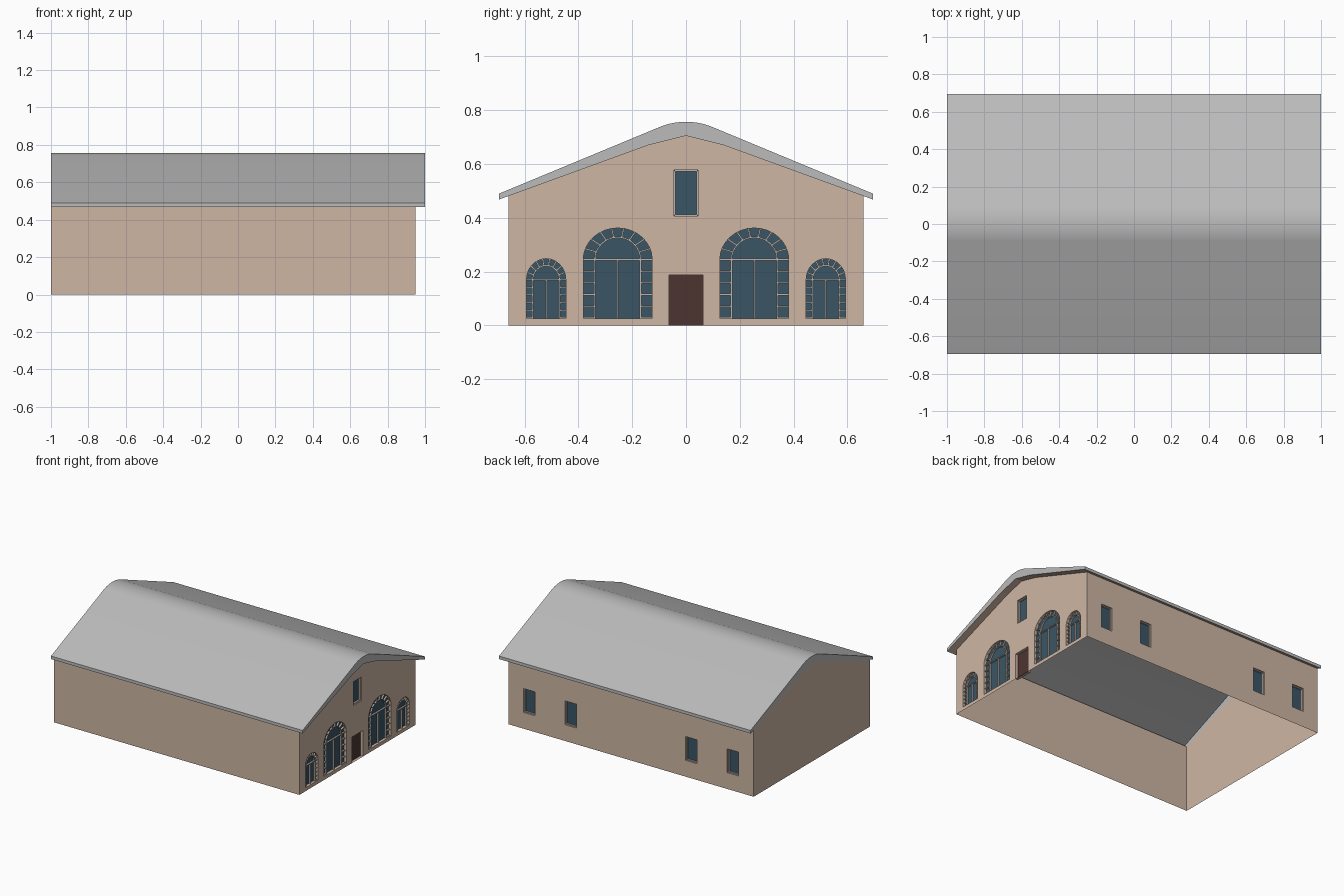
import bpy, bmesh, math
from mathutils import Vector

if "Cube" in bpy.data.objects:
    bpy.data.objects.remove(bpy.data.objects["Cube"])

XL, XR, XO, YW, YE, D = -1.0, 0.95, 1.0, 0.66, 0.695, 0.02


def material(name, rgb):
    m = bpy.data.materials.new(name)
    m.diffuse_color = (*rgb, 1)
    m.use_nodes = True
    m.node_tree.nodes["Principled BSDF"].inputs["Base Color"].default_value = m.diffuse_color
    return m


WALL = material("plaster", (0.62, 0.47, 0.37))
GLASS = material("glass", (0.042, 0.091, 0.13))
DOOR = material("door_wood", (0.073, 0.036, 0.03))
BAR = material("window_bar", (0.50, 0.46, 0.42))


def finish(bm, name, mat=None):
    me = bpy.data.meshes.new(name)
    bm.to_mesh(me)
    bm.free()
    ob = bpy.data.objects.new(name, me)
    bpy.context.collection.objects.link(ob)
    if mat:
        me.materials.append(mat)
    return ob


def face(bm, pts):
    return bm.faces.new([bm.verts.new(p) for p in pts])


# Wall planes: (u, v, depth) -> 3D, u to the right seen from outside
def front(u, v, d=0.0):
    return Vector((XR - d, u, v))


def back(u, v, d=0.0):
    return Vector((-u, YW - d, v))


def rect(u, v0, hw, v1):
    return [(u - hw, v0), (u + hw, v0), (u + hw, v1), (u - hw, v1)]


def arch(u, v0, spring, hw, rise, n=16):
    return [(u - hw, v0), (u + hw, v0)] + [
        (u + hw * math.cos(math.pi * i / n), spring + rise * math.sin(math.pi * i / n))
        for i in range(n + 1)]


# Flat wall with openings and recessed reveals
def pierced_wall(name, plane, normal, outline, holes, extra_reveal=()):
    bm = bmesh.new()
    for loop in [outline] + holes:
        vs = [bm.verts.new(plane(*p)) for p in loop]
        for a, b in zip(vs, vs[1:] + vs[:1]):
            bm.edges.new((a, b))
    bmesh.ops.triangle_fill(bm, use_beauty=True, edges=bm.edges[:], normal=normal)
    bm.normal_update()
    flip = [f for f in bm.faces if f.normal.dot(normal) < 0]
    bmesh.ops.reverse_faces(bm, faces=flip)
    for loop in holes + list(extra_reveal):
        for a, b in zip(loop, loop[1:] + loop[:1]):
            face(bm, [plane(*a), plane(*b), plane(*b, D), plane(*a, D)])
    return finish(bm, name, WALL)


def pane(name, plane, loop, mat):
    bm = bmesh.new()
    face(bm, [plane(*p, D) for p in loop])
    return finish(bm, name, mat)


def bars(name, plane, segs, w):
    bm = bmesh.new()
    for p, q in segs:
        p, q = Vector(p), Vector(q)
        t = (q - p).normalized() * w / 2
        n = Vector((-t.y, t.x))
        ring = [p - n, q - n, q + n, p + n]
        face(bm, [plane(*c, D - 0.012) for c in ring])
        for a, b in zip(ring, ring[1:] + ring[:1]):
            face(bm, [plane(*a, D), plane(*b, D), plane(*b, D - 0.012), plane(*a, D - 0.012)])
    return finish(bm, name, BAR)


# Arched window bars: inner frame, mullion, transom and block joints
def arch_bars(name, u, v0, spring, hw, rise, ihw, irise, rows, blocks):
    def on(a, r, h):
        return (u + r * math.cos(a), spring + h * math.sin(a))
    segs = [((u, v0), (u, spring)), ((u - ihw, spring), (u + ihw, spring))]
    for s in (-1, 1):
        segs.append(((u + s * ihw, v0), (u + s * ihw, spring)))
        for i in range(rows + 1):
            v = v0 + 0.003 + (spring - v0 - 0.003) * i / rows
            segs.append(((u + s * ihw, v), (u + s * hw, v)))
    for i in range(16):
        segs.append((on(math.pi * i / 16, ihw, irise), on(math.pi * (i + 1) / 16, ihw, irise)))
    for i in range(1, blocks):
        a = math.pi * i / blocks
        segs.append((on(a, ihw, irise), on(a, hw, rise)))
    bars(name, front, segs, 0.006)


def rect_frame(name, plane, loop):
    c = Vector((sum(p[0] for p in loop) / 4, sum(p[1] for p in loop) / 4))
    ins = [(p[0] - math.copysign(0.003, p[0] - c.x), p[1] - math.copysign(0.003, p[1] - c.y)) for p in loop]
    bars(name, plane, list(zip(ins, ins[1:] + ins[:1])), 0.006)


# Roof profiles, half then mirrored
top = [(YE, 0.49), (0.09, 0.741), (0.065, 0.749), (0.035, 0.755), (0, 0.757)]
low = [(YE, 0.468), (YW, 0.481), (0.14, 0.67), (0, 0.705)]


def mirrored(half):
    return half + [(-y, z) for y, z in half[-2::-1]]


TOP, LOW = mirrored(top), mirrored(low)
GABLE = LOW[1:-1]

# Front gable wall with four arches, upper window and door notch
BIG = dict(v0=0.025, spring=0.245, hw=0.128, rise=0.117)
SMALL = dict(v0=0.025, spring=0.17, hw=0.073, rise=0.078)
arches = [arch(u, **k) for u, k in ((-0.52, SMALL), (-0.254, BIG), (0.254, BIG), (0.52, SMALL))]
upper = rect(0, 0.407, 0.045, 0.578)
door = rect(0, 0, 0.063, 0.187)
notch = [(-0.063, 0), (-0.063, 0.187), (0.063, 0.187), (0.063, 0)]
pierced_wall("front_gable_wall", front, Vector((1, 0, 0)),
             [(-YW, 0)] + notch + [(YW, 0)] + GABLE, arches + [upper], [door])
for i, loop in enumerate(arches):
    pane(f"arched_glass_{i}", front, loop, GLASS)
for s in (-1, 1):
    arch_bars("large_arch_bars", s * 0.254, **BIG, ihw=0.085, irise=0.083, rows=5, blocks=9)
    arch_bars("small_arch_bars", s * 0.52, **SMALL, ihw=0.05, irise=0.053, rows=5, blocks=9)
pane("upper_window_glass", front, upper, GLASS)
rect_frame("upper_window_frame", front, upper)
pane("door", front, door, DOOR)

# Long side wall with four windows
wins = [rect(0.025 + o, 0.117, 0.045, 0.288) for o in (-0.81, -0.48, 0.48, 0.81)]
pierced_wall("windowed_side_wall", back, Vector((0, 1, 0)),
             [(-XR, 0), (-XL, 0), (-XL, 0.481), (-XR, 0.481)], wins)
for i, loop in enumerate(wins):
    pane(f"side_window_glass_{i}", back, loop, GLASS)
    rect_frame(f"side_window_frame_{i}", back, loop)

# Plain side wall and rear gable
bm = bmesh.new()
face(bm, [(XL, -YW, 0), (XR, -YW, 0), (XR, -YW, 0.481), (XL, -YW, 0.481)])
face(bm, [(XL, y, z) for y, z in [(YW, 0), (-YW, 0)] + GABLE[::-1]])
finish(bm, "plain_walls", WALL)

# Soffits under the eaves and front overhang
bm = bmesh.new()
for (y0, z0), (y1, z1) in zip(LOW, LOW[1:]):
    face(bm, [(XR, y0, z0), (XO, y0, z0), (XO, y1, z1), (XR, y1, z1)])
for s in (-1, 1):
    f = face(bm, [(XL, s * YW, 0.481), (XR, s * YW, 0.481), (XR, s * YE, 0.468), (XL, s * YE, 0.468)])
bm.normal_update()
bmesh.ops.reverse_faces(bm, faces=[f for f in bm.faces if f.normal.z > 0])
finish(bm, "soffits", WALL)

# Roof shell with eave fascias and end caps
bm = bmesh.new()
skin = [LOW[0]] + TOP + [LOW[-1]]
ends = [[bm.verts.new((x, y, z)) for y, z in skin] for x in (XL, XO)]
for i in range(len(skin) - 1):
    bm.faces.new((ends[0][i], ends[1][i], ends[1][i + 1], ends[0][i + 1]))
for verts, x in zip(ends, (XL, XO)):
    inner = [bm.verts.new((x, y, z)) for y, z in LOW[-2:0:-1]]
    bm.faces.new(verts + inner)
bmesh.ops.recalc_face_normals(bm, faces=bm.faces[:])
bm.normal_update()
if max(bm.faces, key=lambda f: f.calc_area()).normal.z < 0:
    bmesh.ops.reverse_faces(bm, faces=bm.faces[:])
roof = finish(bm, "roof", material("roof_sheet", (0.5, 0.5, 0.5)))
bpy.context.view_layer.objects.active = roof
roof.select_set(True)
bpy.ops.object.shade_smooth_by_angle(angle=math.radians(30))
